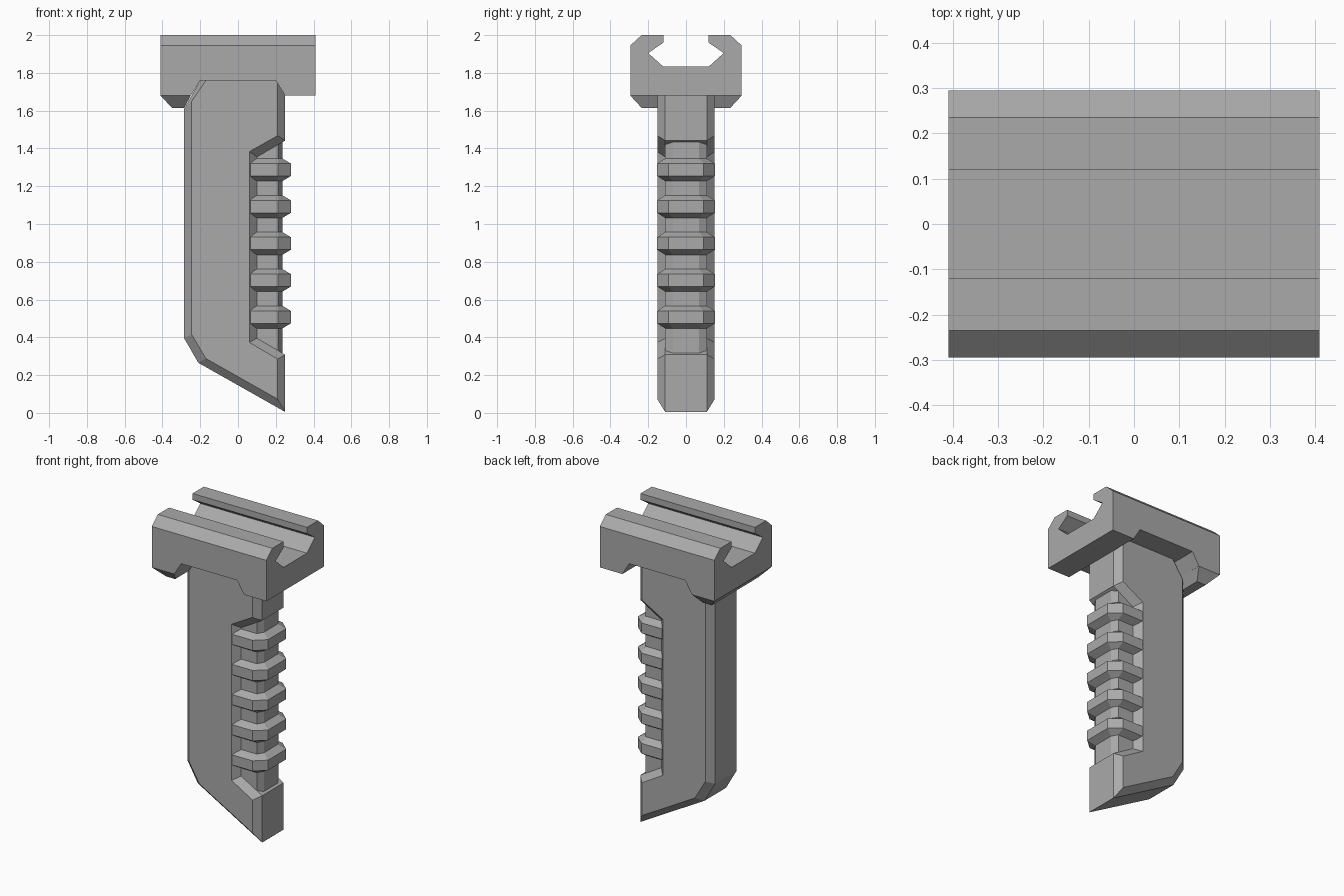
import bpy
import bmesh

cube = bpy.data.objects.get("Cube")
if cube:
    bpy.data.objects.remove(cube, do_unlink=True)

grey = bpy.data.materials.new("matte grey")
grey.use_nodes = True
GREY = (0.4, 0.4, 0.4, 1)
grey.diffuse_color = GREY
grey.node_tree.nodes["Principled BSDF"].inputs["Base Color"].default_value = GREY


def loft(name, rings):
    """Skin equal-length rings of 3D points and cap both ends."""
    bm = bmesh.new()
    loops = [[bm.verts.new(p) for p in ring] for ring in rings]
    n = len(loops[0])
    for a, b in zip(loops, loops[1:]):
        for i in range(n):
            j = (i + 1) % n
            bm.faces.new((a[i], a[j], b[j], b[i]))
    bm.faces.new(loops[0][::-1])
    bm.faces.new(loops[-1])
    bmesh.ops.recalc_face_normals(bm, faces=bm.faces)
    mesh = bpy.data.meshes.new(name)
    bm.to_mesh(mesh)
    bm.free()
    mesh.materials.append(grey)
    obj = bpy.data.objects.new(name, mesh)
    bpy.context.collection.objects.link(obj)
    return obj


def mirrored(half):
    """Close a half section (side, along) by reflecting the first coordinate."""
    return half + [(-s, a) for s, a in reversed(half)]


# Rail clamp: a dovetail channel section run along x
section = mirrored([(0.295, 1.68), (0.295, 1.945), (0.235, 2), (0.12, 2),
                    (0.12, 1.96), (0.2, 1.905), (0.12, 1.833)])
rail = loft("rail_clamp", [[(x, y, z) for y, z in section] for x in (-0.41, 0.41)])

# Tapered recess under the clamp that receives the grip
recess = mirrored([(0.262, 1.66), (0.2, 1.76)])
cutter = loft("recess_cutter", [[(x, y, z) for x, z in recess] for y in (-0.5, 0.5)])
cutter.hide_render = True
cut = rail.modifiers.new("recess", 'BOOLEAN')
cut.object = cutter
cut.solver = 'EXACT'
bpy.context.view_layer.objects.active = rail
bpy.ops.object.modifier_apply(modifier=cut.name)
bpy.data.objects.remove(cutter, do_unlink=True)


# Bevelled foot under one end of the clamp
def rectangle(x0, x1, y, z):
    return [(x0, -y, z), (x1, -y, z), (x1, y, z), (x0, y, z)]


loft("clamp_foot", [rectangle(-0.41, -0.25, 0.295, 1.68),
                    rectangle(-0.35, -0.285, 0.235, 1.615)])

# Grip body: a side outline with a finger cut-out, bevelled on both sides
edge = [(-0.2, 1.76), (-0.285, 1.61), (-0.285, 0.395), (-0.21, 0.265),
        (0.25, 0.005), (0.25, 0.308), (0.1, 0.395), (0.1, 1.355),
        (0.25, 1.442), (0.25, 1.76)]
face = [(-0.17, 1.76), (-0.245, 1.65), (-0.245, 0.415), (-0.17, 0.288),
        (0.21, 0.073), (0.21, 0.285), (0.06, 0.373), (0.06, 1.383),
        (0.21, 1.468), (0.21, 1.76)]
loft("grip_body", [[(x, y, z) for x, z in outline] for outline, y in
                   ((face, -0.152), (edge, -0.11), (edge, 0.11), (face, 0.152))])


# Plan section with bevelled outer corners, shared by core and ribs
def plan(back, shoulder, nose, half_width, nose_width, z):
    half = [(half_width, back), (half_width, shoulder), (nose_width, nose)]
    return [(x, y, z) for y, x in mirrored(half)]


# Core inside the cut-out
loft("grip_core", [plan(0.08, 0.212, 0.235, 0.11, 0.07, z) for z in (0.3, 1.46)])

# Five tapered finger ribs
for i in range(5):
    mid = 0.507 + 0.195 * i
    rings = []
    for dz, swell in ((-0.06, 0), (-0.033, 1), (0.033, 1), (0.06, 0)):
        rings.append(plan(0.065 + 0.03 * (1 - swell), 0.212, 0.235 + 0.045 * swell,
                          0.11 + 0.043 * swell, 0.07 + 0.023 * swell, mid + dz))
    loft(f"grip_rib_{i + 1}", rings)
